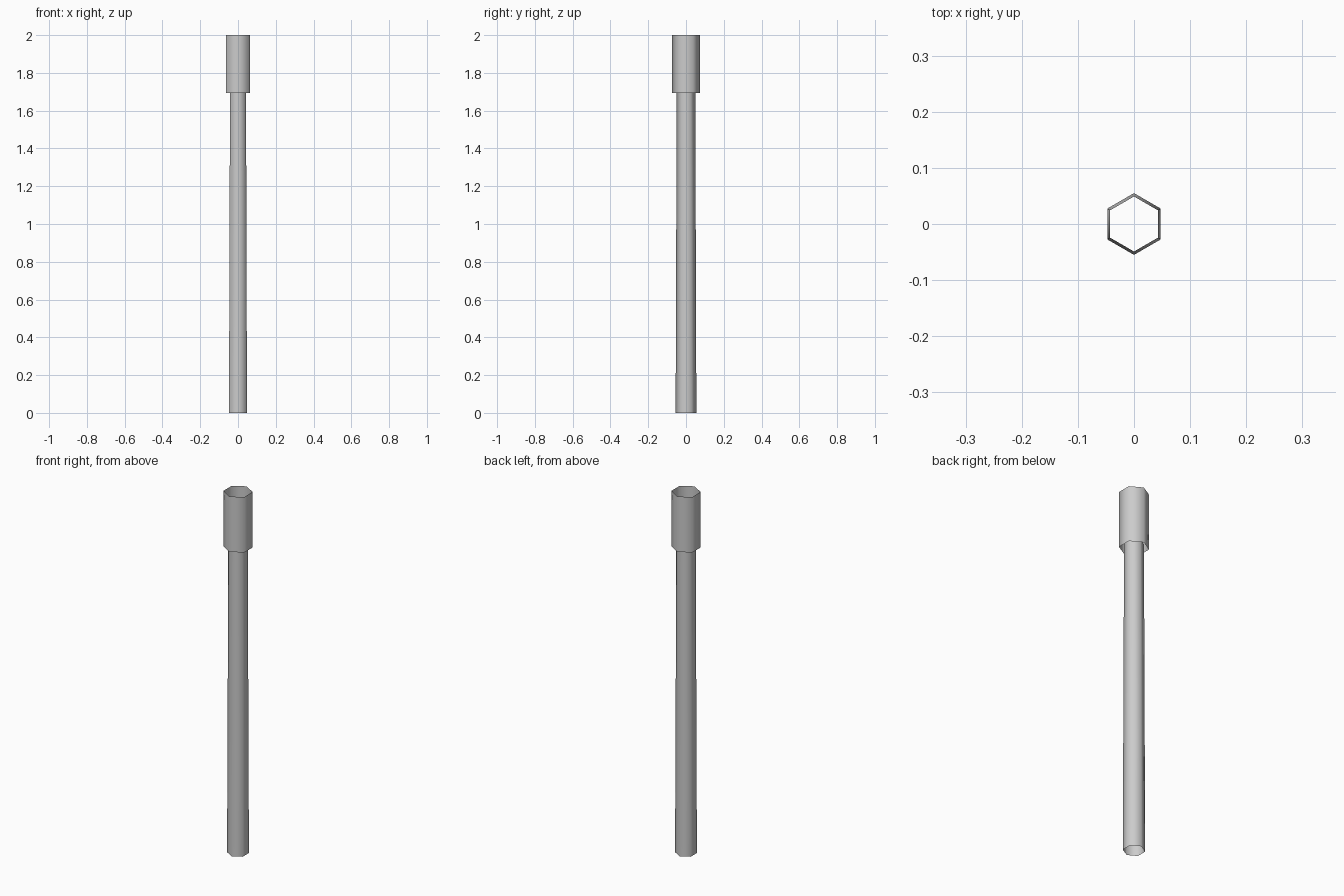
import bpy

if "Cube" in bpy.data.objects:
    bpy.data.objects.remove(bpy.data.objects["Cube"])


def hex_tube(name, r_bottom, r_top, z0, z1):
    """Open six-sided tube with a corner on the y axis."""
    bpy.ops.mesh.primitive_cone_add(
        vertices=6, radius1=r_bottom, radius2=r_top, depth=z1 - z0,
        end_fill_type='NOTHING', location=(0, 0, (z0 + z1) / 2))
    tube = bpy.context.object
    tube.name = name
    bpy.ops.object.shade_smooth()
    return tube


# Slightly tapered handle, running just inside the head
hex_tube("shaft", 0.055, 0.049, 0.0, 1.72)

# Wider straight sleeve on top
hex_tube("head_sleeve", 0.074, 0.074, 1.693, 2.0)
